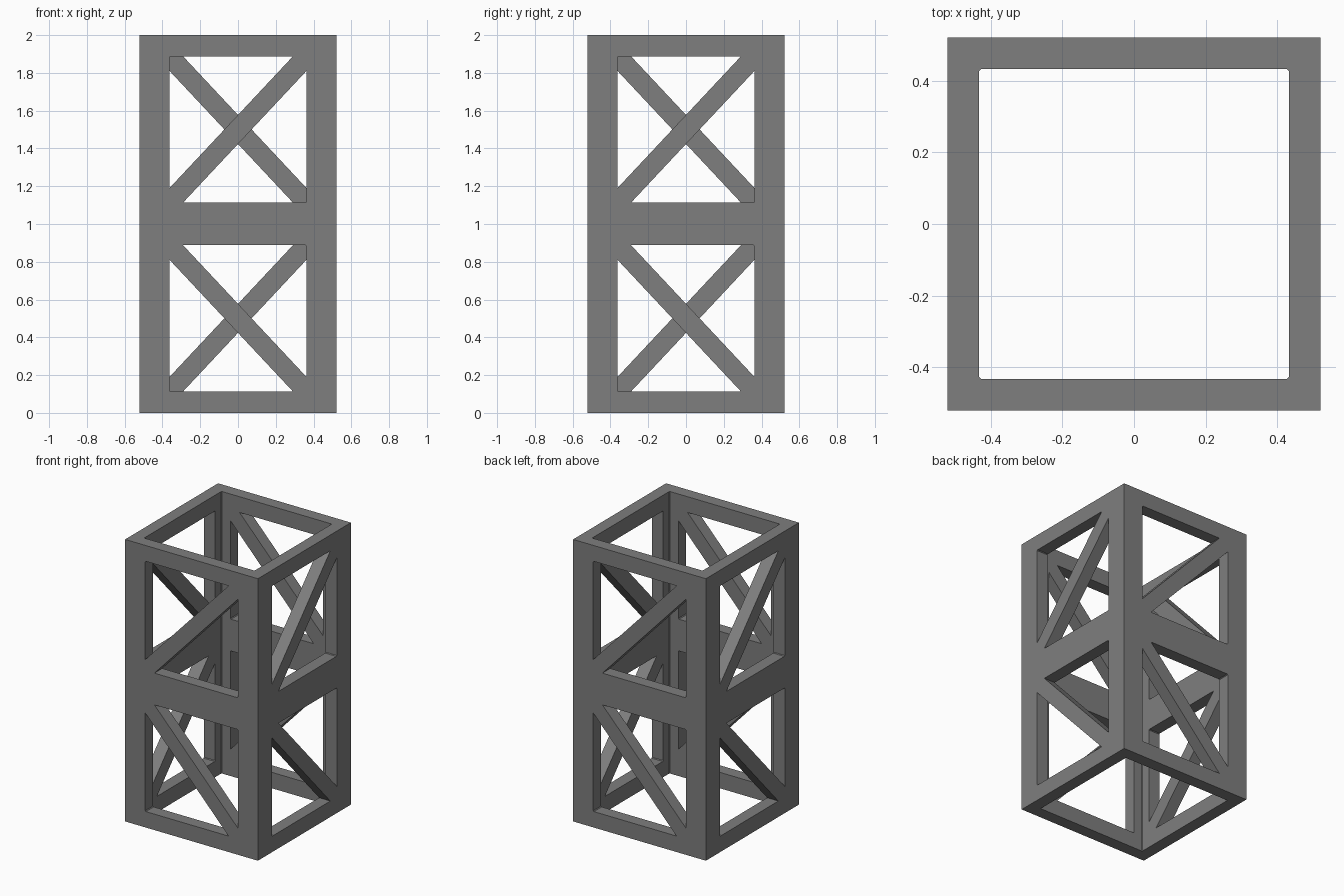
import bpy, bmesh
from mathutils import Matrix
from math import pi

if "Cube" in bpy.data.objects:
    bpy.data.objects.remove(bpy.data.objects["Cube"])

OUT, INN, H, C = 0.521, 0.433, 2.0, 0.005  # outer/inner half width, height, small chamfer
WX, BX, BZ = 0.363, 0.291, 0.077           # window half width, brace end offsets


def prism(bm, pts, vec):
    """Closed prism from a flat outline extruded along vec."""
    bottom = [bm.verts.new(p) for p in pts]
    top = [bm.verts.new([a + b for a, b in zip(p, vec)]) for p in pts]
    faces = [bm.faces.new(bottom), bm.faces.new(top)]
    n = len(pts)
    for i in range(n):
        j = (i + 1) % n
        faces.append(bm.faces.new((bottom[i], bottom[j], top[j], top[i])))
    bmesh.ops.recalc_face_normals(bm, faces=faces)
    return bottom + top


def make(name, bm):
    mesh = bpy.data.meshes.new(name)
    bm.to_mesh(mesh)
    bm.free()
    ob = bpy.data.objects.new(name, mesh)
    bpy.context.collection.objects.link(ob)
    return ob


# Square tube with slightly chamfered inside corners
a = INN - C
inner = [(a, -INN), (INN, -a), (INN, a), (a, INN), (-a, INN), (-INN, a), (-INN, -a), (-a, -INN)]
outer = [(OUT, -OUT)] * 2 + [(OUT, OUT)] * 2 + [(-OUT, OUT)] * 2 + [(-OUT, -OUT)] * 2
bm = bmesh.new()
rings = []
for pts, z in ((outer, 0), (outer, H), (inner, H), (inner, 0)):
    rings.append([bm.verts.new((x, y, z)) for x, y in pts])
for r in range(4):
    p, q = rings[r], rings[(r + 1) % 4]
    for i in range(8):
        j = (i + 1) % 8
        bm.faces.new((p[i], p[j], q[j], q[i]))
bmesh.ops.remove_doubles(bm, verts=bm.verts, dist=1e-5)
bmesh.ops.recalc_face_normals(bm, faces=bm.faces)
tower = make("lattice_tower", bm)

# Dark grey metal
metal = bpy.data.materials.new("dark_metal")
metal.diffuse_color = (0.21, 0.21, 0.21, 1)
metal.use_nodes = True
metal.node_tree.nodes["Principled BSDF"].inputs["Base Color"].default_value = metal.diffuse_color
tower.data.materials.append(metal)

# Triangular openings either side of each diagonal brace, on all four walls
bm = bmesh.new()
for wall in range(4):
    for z0, z1, s in ((0.113, 0.888, -1), (1.113, 1.888, 1)):
        for zc, zs, side in ((z1, -1, -s), (z0, 1, s)):
            tri = [(-WX + C, zc), (BX, zc), (-WX, zc + zs * (z1 - z0 - BZ)), (-WX, zc + zs * C)]
            pts = [(-x * side if side > 0 else x, -0.6, z) for x, z in tri]
            verts = prism(bm, pts, (0, 0.25, 0))
            bmesh.ops.rotate(bm, verts=verts, cent=(0, 0, 0),
                             matrix=Matrix.Rotation(wall * pi / 2, 3, 'Z'))
cutter = make("window_cutter", bm)
cutter.hide_render = True
cutter.data.materials.append(metal)

# Cut the openings
mod = tower.modifiers.new("windows", 'BOOLEAN')
mod.operation = 'DIFFERENCE'
mod.solver = 'EXACT'
mod.object = cutter
bpy.context.view_layer.objects.active = tower
tower.select_set(True)
bpy.ops.object.modifier_apply(modifier=mod.name)
bpy.data.objects.remove(cutter)
